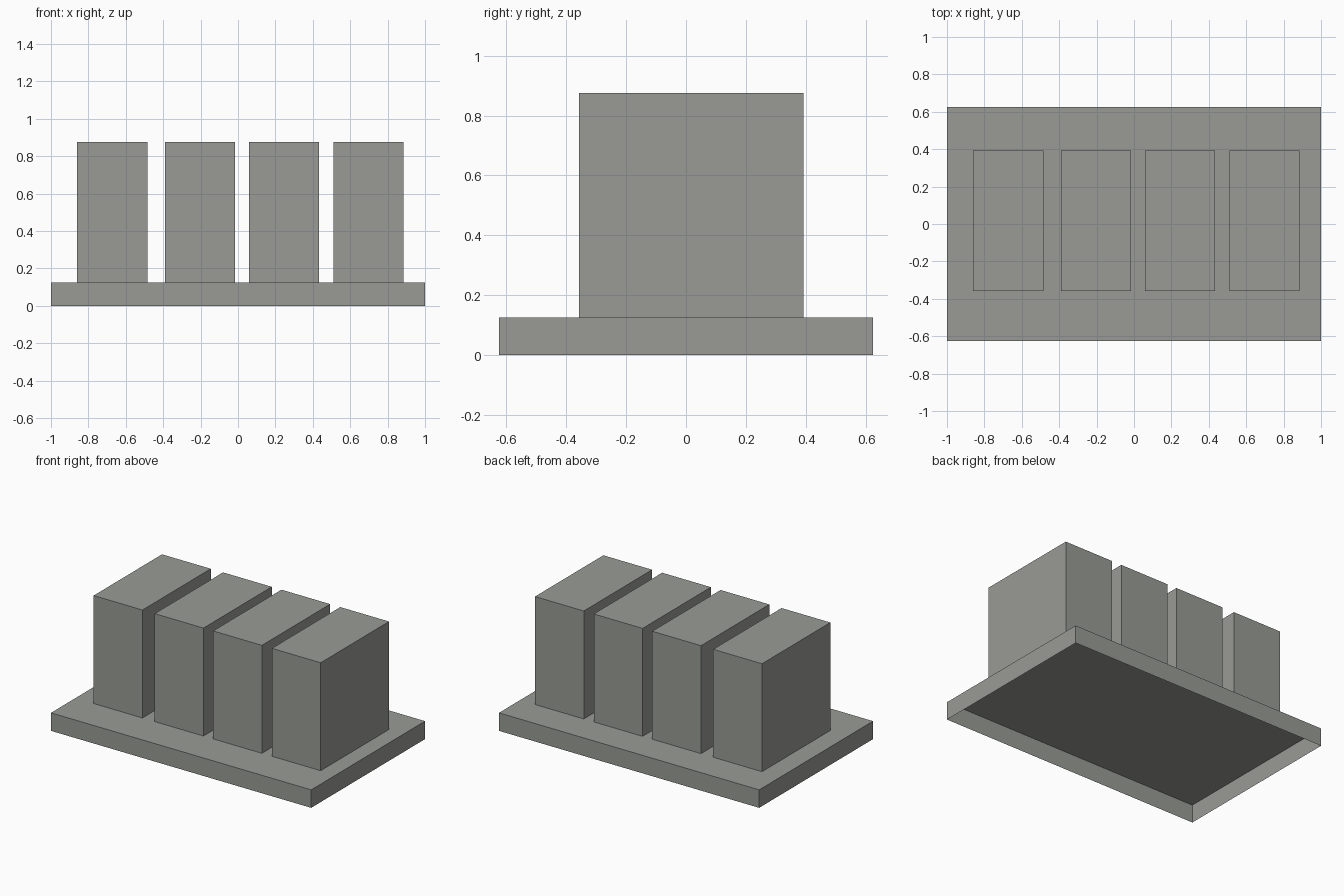
import bpy
import bmesh
from mathutils import Vector

cube = bpy.data.objects.get("Cube")
if cube:
    bpy.data.objects.remove(cube, do_unlink=True)

# One matte grey for everything
grey = bpy.data.materials.new("warm_grey")
grey.use_nodes = True
colour = (0.32, 0.33, 0.305, 1)
grey.diffuse_color = colour
grey.node_tree.nodes["Principled BSDF"].inputs["Base Color"].default_value = colour


def open_box(name, size, location):
    """Box shell standing on its location, with no bottom face."""
    bm = bmesh.new()
    bmesh.ops.create_cube(bm, size=1)
    bm.normal_update()
    bottom = [f for f in bm.faces if f.normal.z < -0.5]
    bmesh.ops.delete(bm, geom=bottom, context="FACES_ONLY")
    bmesh.ops.translate(bm, verts=bm.verts, vec=(0, 0, 0.5))
    bmesh.ops.scale(bm, verts=bm.verts, vec=Vector(size))
    mesh = bpy.data.meshes.new(name)
    bm.to_mesh(mesh)
    bm.free()
    mesh.materials.append(grey)
    obj = bpy.data.objects.new(name, mesh)
    obj.location = location
    bpy.context.collection.objects.link(obj)


# Hollow base slab, open underneath
BASE_HEIGHT = 0.125
open_box("base", (2, 1.25, BASE_HEIGHT), (0, 0, 0))

# Row of four upright blocks, slightly unevenly spaced
for i, x in enumerate((-0.672, -0.203, 0.246, 0.698), 1):
    open_box(f"block_{i}", (0.375, 0.75, 0.75), (x, 0.018, BASE_HEIGHT))
